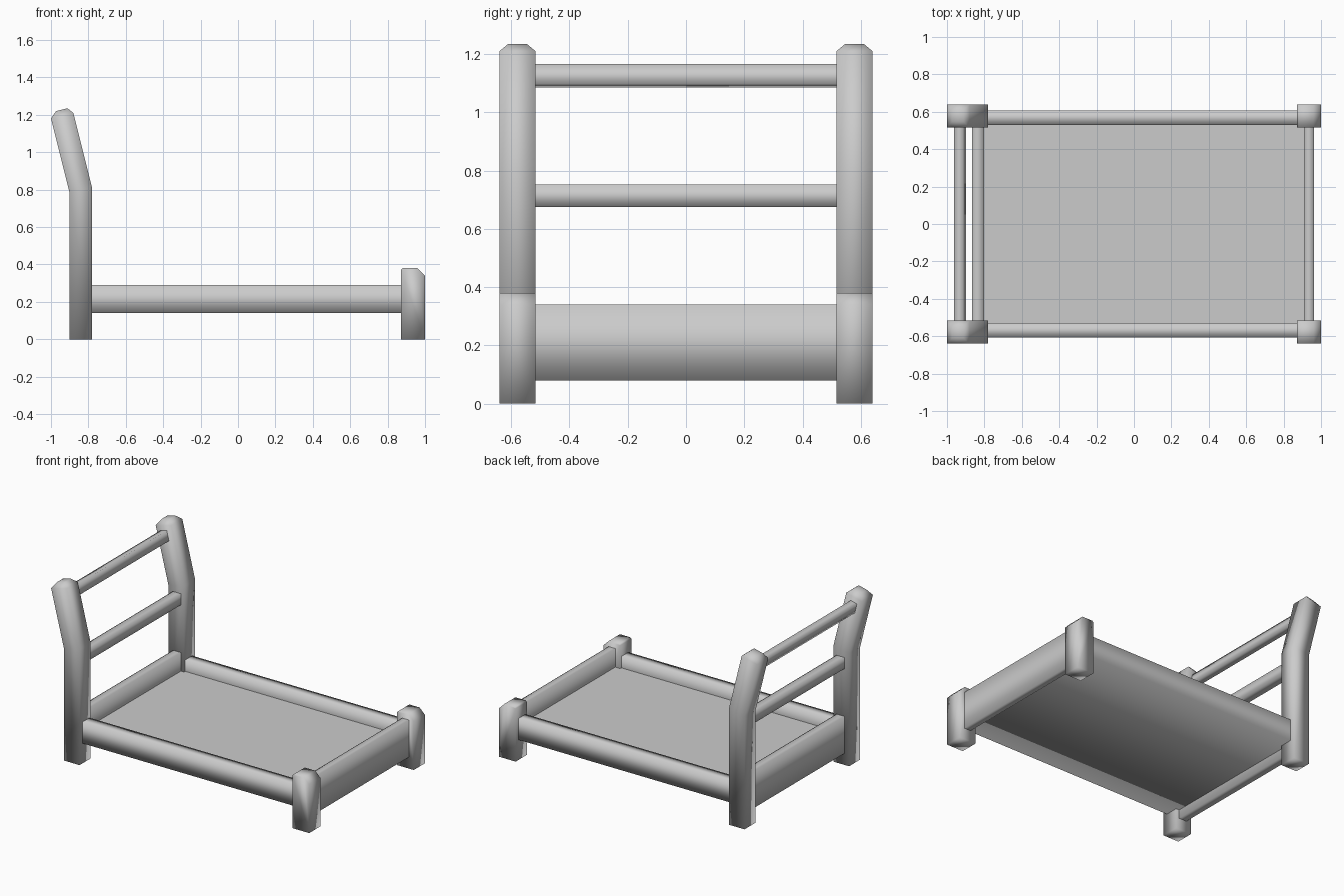
import bpy, bmesh, math
from mathutils import Matrix

if "Cube" in bpy.data.objects:
    bpy.data.objects.remove(bpy.data.objects["Cube"])


def finish(name, bm):
    bmesh.ops.recalc_face_normals(bm, faces=bm.faces[:])
    me = bpy.data.meshes.new(name)
    bm.to_mesh(me)
    bm.free()
    me.shade_smooth()
    ob = bpy.data.objects.new(name, me)
    bpy.context.collection.objects.link(ob)
    return ob


def beam(name, axis, x0, x1, y0, y1, z0, z1, tilt=0.0):
    """Four-sided beam along an axis; its ends are open inside the posts."""
    bm = bmesh.new()
    bmesh.ops.create_cube(bm, size=1)
    ends = [f for f in bm.faces if abs(f.normal[axis]) > 0.9]
    bmesh.ops.delete(bm, geom=ends, context='FACES_ONLY')
    m = (Matrix.Translation(((x0 + x1) / 2, (y0 + y1) / 2, (z0 + z1) / 2))
         @ Matrix.Rotation(tilt, 4, 'Y')
         @ Matrix.Diagonal((x1 - x0, y1 - y0, z1 - z0, 1)))
    bmesh.ops.transform(bm, matrix=m, verts=bm.verts)
    return finish(name, bm)


def loft(name, rings):
    """Join four-sided rings (xa, za, xb, zb, y0, y1) into a closed post."""
    bm = bmesh.new()
    loops = []
    for xa, za, xb, zb, y0, y1 in rings:
        loops.append([bm.verts.new(p) for p in
                      ((xa, y0, za), (xb, y0, zb), (xb, y1, zb), (xa, y1, za))])
    for a, b in zip(loops, loops[1:]):
        for i in range(4):
            j = (i + 1) % 4
            bm.faces.new((a[i], a[j], b[j], b[i]))
    bm.faces.new(loops[0][::-1])
    bm.faces.new(loops[-1])
    return finish(name, bm)


def extrude_profile(name, pts, y0, y1):
    bm = bmesh.new()
    face = bm.faces.new([bm.verts.new((x, y0, z)) for x, z in pts])
    out = bmesh.ops.extrude_face_region(bm, geom=[face], use_keep_orig=True)
    for v in out['geom']:
        if isinstance(v, bmesh.types.BMVert):
            v.co.y = y1
    return finish(name, bm)


LEAN = math.radians(-14)
IN, OUT = 0.517, 0.64

for side, s in (("left", 1), ("right", -1)):
    # tall leaning head post with a chamfered top
    loft(side + "_head_post", [
        (-0.902, 0.0, -0.78, 0.0, s * IN, s * OUT),
        (-0.902, 0.79, -0.78, 0.81, s * IN, s * OUT),
        (-1.0, 1.18, -0.88, 1.21, s * IN, s * OUT),
        (-0.973, 1.22, -0.912, 1.235, s * (IN + 0.03), s * (OUT - 0.03)),
    ])
    # short foot post with a cut outer corner
    extrude_profile(side + "_foot_post",
                    [(0.872, 0), (1, 0), (1, 0.34), (0.96, 0.38),
                     (0.88, 0.38), (0.872, 0.372)], s * IN, s * OUT)

# end boards and headboard bars
beam("foot_board", 1, 0.91, 0.962, -0.52, 0.52, 0.08, 0.34)
beam("head_board", 1, -0.865, -0.805, -0.52, 0.52, 0.08, 0.34)
beam("head_bar_middle", 1, -0.867, -0.803, -0.52, 0.52, 0.675, 0.752)
beam("head_bar_top", 1, -0.955, -0.905, -0.52, 0.52, 1.09, 1.16, LEAN)

# side rails and underside in one smooth channel running head to foot
profile = [(-0.53, 0.21), (-0.53, 0.29), (-0.607, 0.29), (-0.607, 0.14),
           (0.607, 0.14), (0.607, 0.29), (0.53, 0.29), (0.53, 0.21)]
bm = bmesh.new()
rows = [[bm.verts.new((x, y, z)) for y, z in profile] for x in (-0.81, 0.91)]
for i in range(len(profile) - 1):
    bm.faces.new((rows[0][i], rows[0][i + 1], rows[1][i + 1], rows[1][i]))
finish("side_rails_and_underside", bm)

# flat top of the bed base
bm = bmesh.new()
bmesh.ops.create_grid(bm, x_segments=1, y_segments=1, size=0.5)
bmesh.ops.transform(bm, verts=bm.verts, matrix=Matrix.Translation((0.0525, 0, 0.21))
                    @ Matrix.Diagonal((1.725, 1.06, 1, 1)))
finish("bed_base_top", bm)
